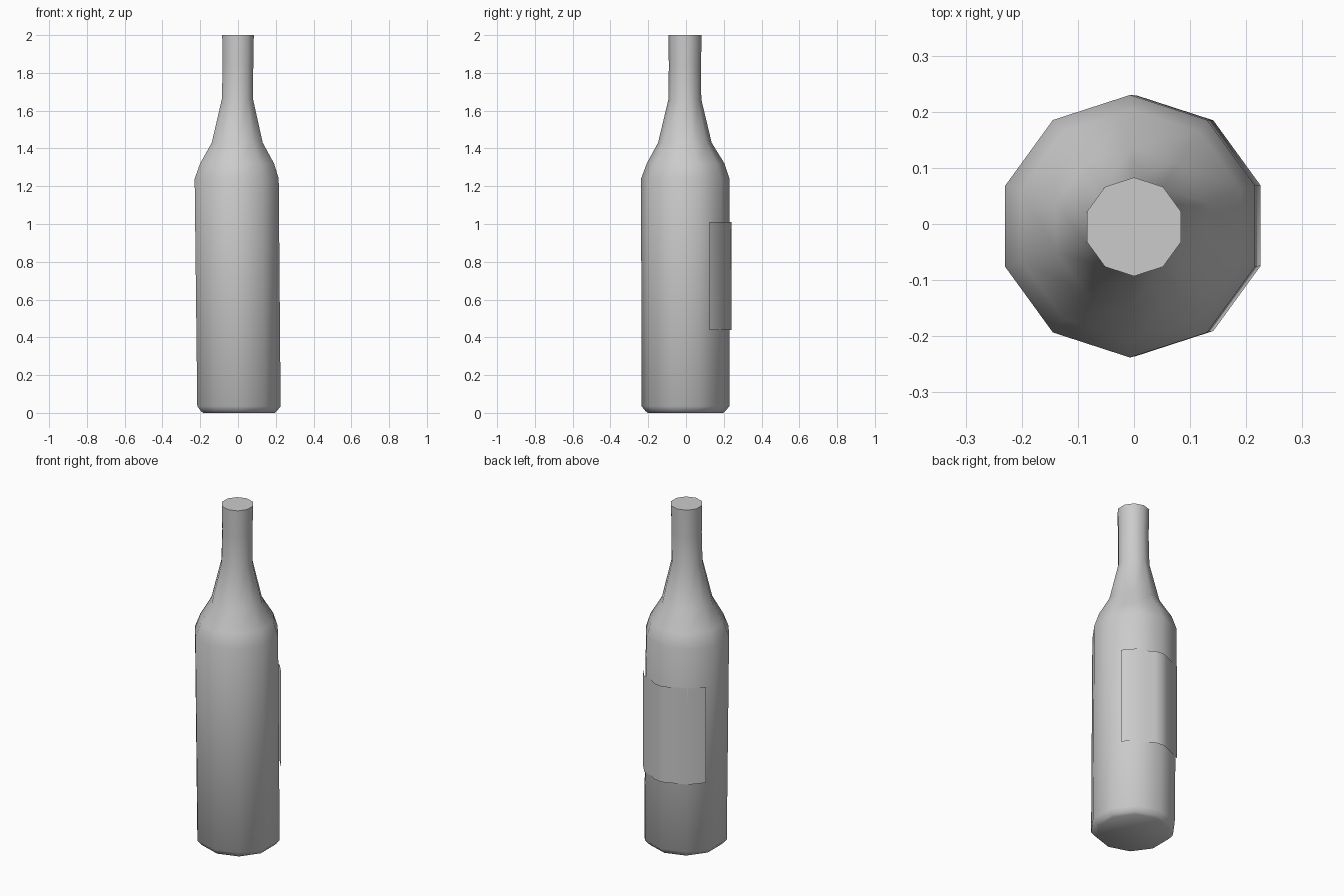
import bpy, bmesh, math

if "Cube" in bpy.data.objects:
    bpy.data.objects.remove(bpy.data.objects["Cube"])

SIDES = 10


def finish(name, bm):
    mesh = bpy.data.meshes.new(name)
    bm.to_mesh(mesh)
    bm.free()
    obj = bpy.data.objects.new(name, mesh)
    bpy.context.collection.objects.link(obj)
    bpy.ops.object.select_all(action='DESELECT')
    obj.select_set(True)
    bpy.context.view_layer.objects.active = obj
    bpy.ops.object.shade_smooth_by_angle(angle=math.radians(50))
    return obj


# Bottle: ten-sided rings of (height, radius, x shift, y shift)
rings = [
    (0.00, 0.200, 0.005, -0.003),
    (0.01, 0.212, 0.005, -0.003),
    (0.035, 0.232, 0.005, -0.003),
    (1.24, 0.234, -0.007, -0.004),
    (1.32, 0.206, -0.005, -0.002),
    (1.43, 0.142, -0.004, -0.006),
    (1.66, 0.087, -0.003, -0.006),
    (1.84, 0.085, 0.000, -0.006),
    (2.00, 0.088, 0.000, -0.005),
]
bm = bmesh.new()
loops = []
for z, r, dx, dy in rings:
    loop = []
    for i in range(SIDES):
        a = -math.pi / 2 + i * math.tau / SIDES
        loop.append(bm.verts.new((dx + r * math.cos(a), dy + r * math.sin(a), z)))
    loops.append(loop)
for low, high in zip(loops, loops[1:]):
    for i in range(SIDES):
        j = (i + 1) % SIDES
        bm.faces.new((low[i], low[j], high[j], high[i]))
bm.faces.new(loops[0][::-1])
bm.faces.new(loops[-1])
finish("bottle", bm)

# Label: thin curved sheet wrapped round the back
path = [(0.195, 0.125), (0.142, 0.188), (0.09, 0.203), (0.045, 0.233),
        (0.0, 0.24), (-0.03, 0.233), (-0.148, 0.182), (-0.21, 0.11)]
bm = bmesh.new()
low = [bm.verts.new((x, y, 0.44)) for x, y in path]
high = [bm.verts.new((x, y, 1.01)) for x, y in path]
for i in range(len(path) - 1):
    bm.faces.new((low[i], low[i + 1], high[i + 1], high[i]))
finish("label", bm)
